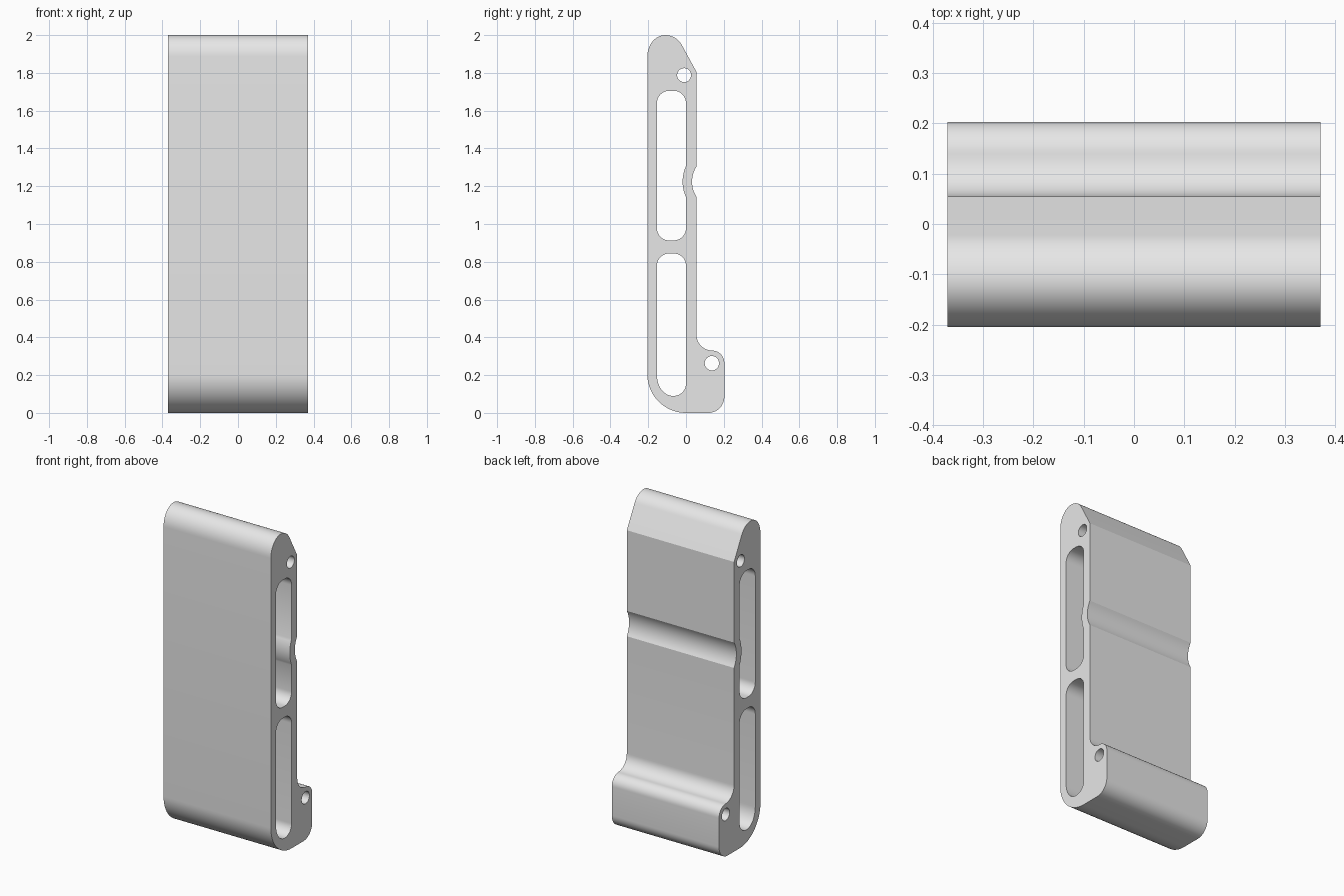
import bpy, bmesh
from math import cos, sin, radians
from mathutils import Vector

cube = bpy.data.objects.get("Cube")
if cube:
    bpy.data.objects.remove(cube, do_unlink=True)

HALF_WIDTH = 0.37
BACK, INNER, FRONT_INNER = 0.055, 0.0, -0.154


def arc(cy, cz, ry, rz, start, end, steps=12):
    """Points along an elliptical arc in the side plane (y, z), angles in degrees."""
    angles = [radians(start + (end - start) * i / steps) for i in range(steps + 1)]
    return [(cy + ry * cos(a), cz + rz * sin(a)) for a in angles]


def circle(cy, cz, r):
    return arc(cy, cz, r, r, 0, 360, 32)[:-1]


# Outer outline, counter-clockwise from the bottom
outline = (
    arc(0.118, 0.085, 0.085, 0.085, 270, 360)          # foot corner
    + arc(0.138, 0.265, 0.065, 0.065, 0, 90)           # hinge lug
    + arc(0.14, 0.415, 0.085, 0.085, 270, 180)         # hollow above lug
    + arc(0.181, 1.224, 0.149, 0.149, 212, 148)        # groove in the back
    + [(BACK, 1.806)]                                  # start of top slope
    + arc(-0.11, 1.9, 0.1, 0.1, 28.5, 90)              # rounded crest
    + arc(-0.11, 1.885, 0.095, 0.115, 90, 180)[1:]
    + arc(0.0, 0.205, 0.205, 0.205, 180, 270, 20)      # front lower curve
)

# Upper slot follows the groove with a thin wall
R = 0.065
upper_slot = (
    arc(INNER - R, 0.913 + R, R, R, 270, 360)
    + arc(0.181, 1.224, 0.199, 0.199, 204.5, 155.5)
    + arc(INNER - R, 1.705 - R, R, R, 0, 90)
    + arc(FRONT_INNER + R, 1.705 - R, R, R, 90, 180)
    + arc(FRONT_INNER + R, 0.913 + R, R, R, 180, 270)
)

# Lower slot, tapering with the curved base
lower_slot = (
    arc(INNER - R, 0.09 + R, R, R, 270, 360)
    + arc(INNER - R, 0.844 - R, R, R, 0, 90)
    + arc(FRONT_INNER + R, 0.844 - R, R, R, 90, 180)
    + arc(-0.07, 0.2, 0.084, 0.11, 180, 270)
)

pin_holes = [circle(-0.01, 1.788, 0.037), circle(0.137, 0.263, 0.038)]

# Fill the side profile around its openings and extrude it across the width
bm = bmesh.new()
for loop in [outline, upper_slot, lower_slot] + pin_holes:
    verts = [bm.verts.new((-HALF_WIDTH, y, z)) for y, z in loop]
    for a, b in zip(verts, verts[1:] + verts[:1]):
        bm.edges.new((a, b))
bmesh.ops.remove_doubles(bm, verts=bm.verts, dist=0.0005)
bmesh.ops.triangle_fill(bm, edges=bm.edges[:], use_beauty=True, normal=Vector((1, 0, 0)))
result = bmesh.ops.extrude_face_region(bm, geom=bm.faces[:], use_keep_orig=True)
moved = [g for g in result["geom"] if isinstance(g, bmesh.types.BMVert)]
bmesh.ops.translate(bm, verts=moved, vec=(2 * HALF_WIDTH, 0, 0))
bmesh.ops.recalc_face_normals(bm, faces=bm.faces)

mesh = bpy.data.meshes.new("slotted_panel")
bm.to_mesh(mesh)
bm.free()
panel = bpy.data.objects.new("slotted_panel", mesh)
bpy.context.collection.objects.link(panel)

# Single plain grey
grey = bpy.data.materials.new("light_grey")
grey.use_nodes = True
colour = (0.8, 0.8, 0.8, 1)
grey.diffuse_color = colour
grey.node_tree.nodes["Principled BSDF"].inputs["Base Color"].default_value = colour
mesh.materials.append(grey)

# Smooth curves, crisp side edges
bpy.ops.object.select_all(action="DESELECT")
panel.select_set(True)
bpy.context.view_layer.objects.active = panel
bpy.ops.object.shade_smooth_by_angle(angle=radians(25))
